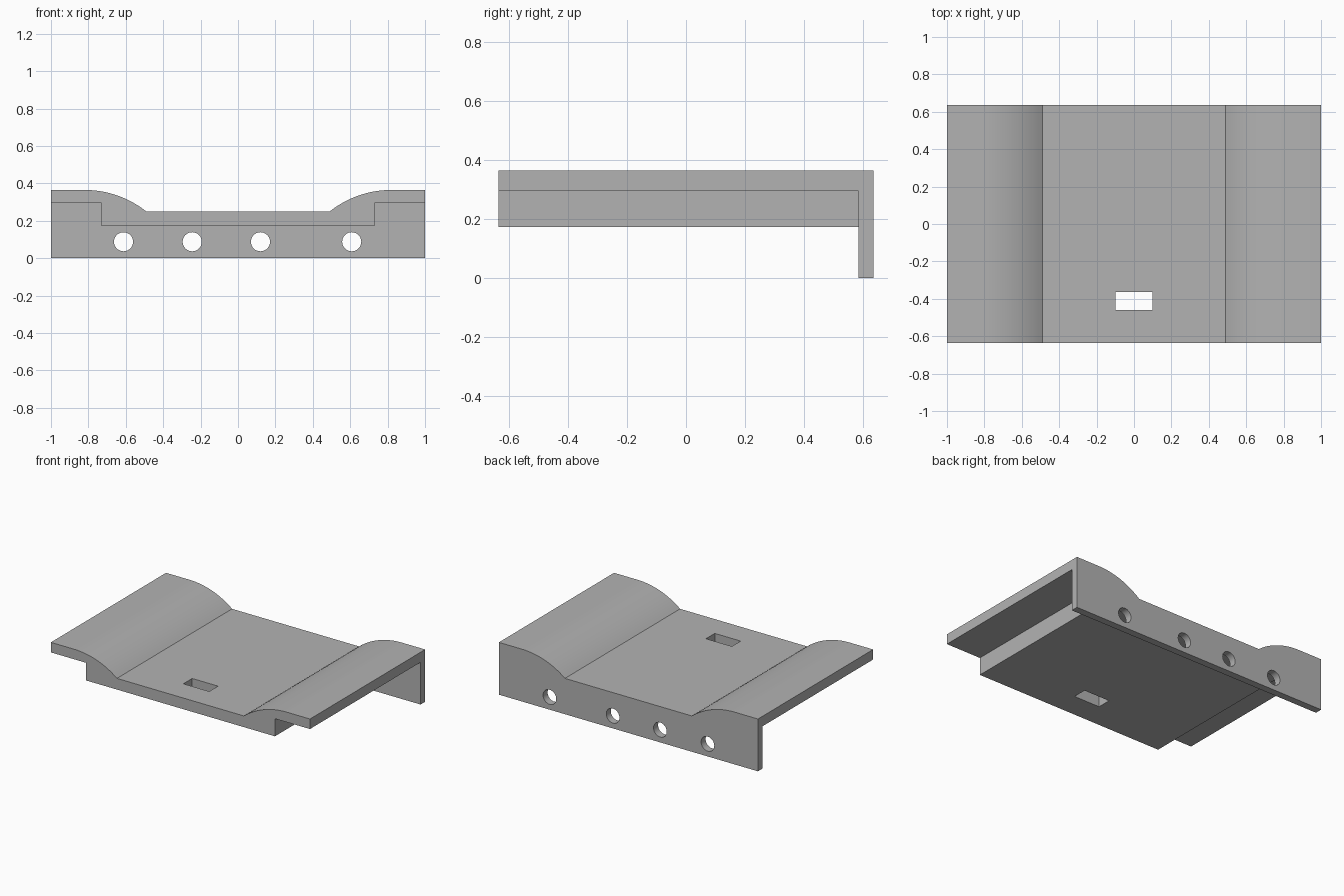
import bpy
import bmesh
import math

# Remove the default cube
cube = bpy.data.objects.get("Cube")
if cube:
    bpy.data.objects.remove(cube, do_unlink=True)

FRONT, BACK, FLANGE = -0.635, 0.635, 0.585
TOP, FLOOR = 0.365, 0.25

grey = bpy.data.materials.new("plain grey")
grey.use_nodes = True
colour = (0.45, 0.45, 0.45, 1)
grey.diffuse_color = colour
grey.node_tree.nodes["Principled BSDF"].inputs["Base Color"].default_value = colour


def extrude_profile(name, points, y0, y1):
    """Solid made from an x-z outline swept from y0 to y1."""
    bm = bmesh.new()
    face = bm.faces.new([bm.verts.new((x, y0, z)) for x, z in points])
    swept = bmesh.ops.extrude_face_region(bm, geom=[face])["geom"]
    moved = [v for v in swept if isinstance(v, bmesh.types.BMVert)]
    bmesh.ops.translate(bm, verts=moved, vec=(0, y1 - y0, 0))
    bmesh.ops.recalc_face_normals(bm, faces=bm.faces)
    mesh = bpy.data.meshes.new(name)
    bm.to_mesh(mesh)
    bm.free()
    obj = bpy.data.objects.new(name, mesh)
    bpy.context.collection.objects.link(obj)
    mesh.materials.append(grey)
    return obj


def combine(target, other, operation):
    """Apply a boolean and discard the helper solid."""
    other.hide_render = True
    bpy.context.view_layer.objects.active = target
    mod = target.modifiers.new(other.name, "BOOLEAN")
    mod.object, mod.operation, mod.solver = other, operation, "EXACT"
    bpy.ops.object.modifier_apply(modifier=mod.name)
    bpy.data.objects.remove(other, do_unlink=True)


def mirrored(half):
    """Complete an outline running from the right half to the left."""
    return half + [(-x, z) for x, z in reversed(half)]


# Top outline: flat rim, then a convex curve down to the recessed floor
run, drop = 0.33, TOP - FLOOR
radius = (run ** 2 + drop ** 2) / (2 * drop)
sweep = math.asin(run / radius)
steps = 16
rim = [(1, TOP)]
for i in range(steps + 1):
    a = sweep * i / steps
    rim.append((0.82 - radius * math.sin(a), TOP - radius * (1 - math.cos(a))))

# Plate with a deeper middle block, and the tall flange along the back
plate = extrude_profile(
    "curved_plate", mirrored([(0.73, 0.172), (0.73, 0.295), (1, 0.295)] + rim), FRONT, FLANGE)
flange = extrude_profile("back_flange", mirrored([(1, 0)] + rim), FLANGE, BACK)
combine(plate, flange, "UNION")

# Slot through the floor
slot = extrude_profile(
    "slot_cutter", mirrored([(0.1, 0.1), (0.1, 0.5)]), -0.46, -0.363)
combine(plate, slot, "DIFFERENCE")

# Round holes through the flange
for x in (-0.612, -0.245, 0.12, 0.608):
    ring = [(x + 0.051 * math.cos(t * math.tau / 32), 0.088 + 0.051 * math.sin(t * math.tau / 32))
            for t in range(32)]
    hole = extrude_profile("hole_cutter", ring, FLANGE - 0.05, BACK + 0.05)
    combine(plate, hole, "DIFFERENCE")

# Merge flat seams, then smooth only the curved areas
bm = bmesh.new()
bm.from_mesh(plate.data)
bmesh.ops.remove_doubles(bm, verts=bm.verts, dist=0.0001)
bmesh.ops.dissolve_limit(bm, angle_limit=math.radians(0.5), verts=bm.verts, edges=bm.edges)
bm.to_mesh(plate.data)
bm.free()
bpy.ops.object.select_all(action="DESELECT")
plate.select_set(True)
bpy.context.view_layer.objects.active = plate
bpy.ops.object.shade_smooth_by_angle(angle=math.radians(25))
